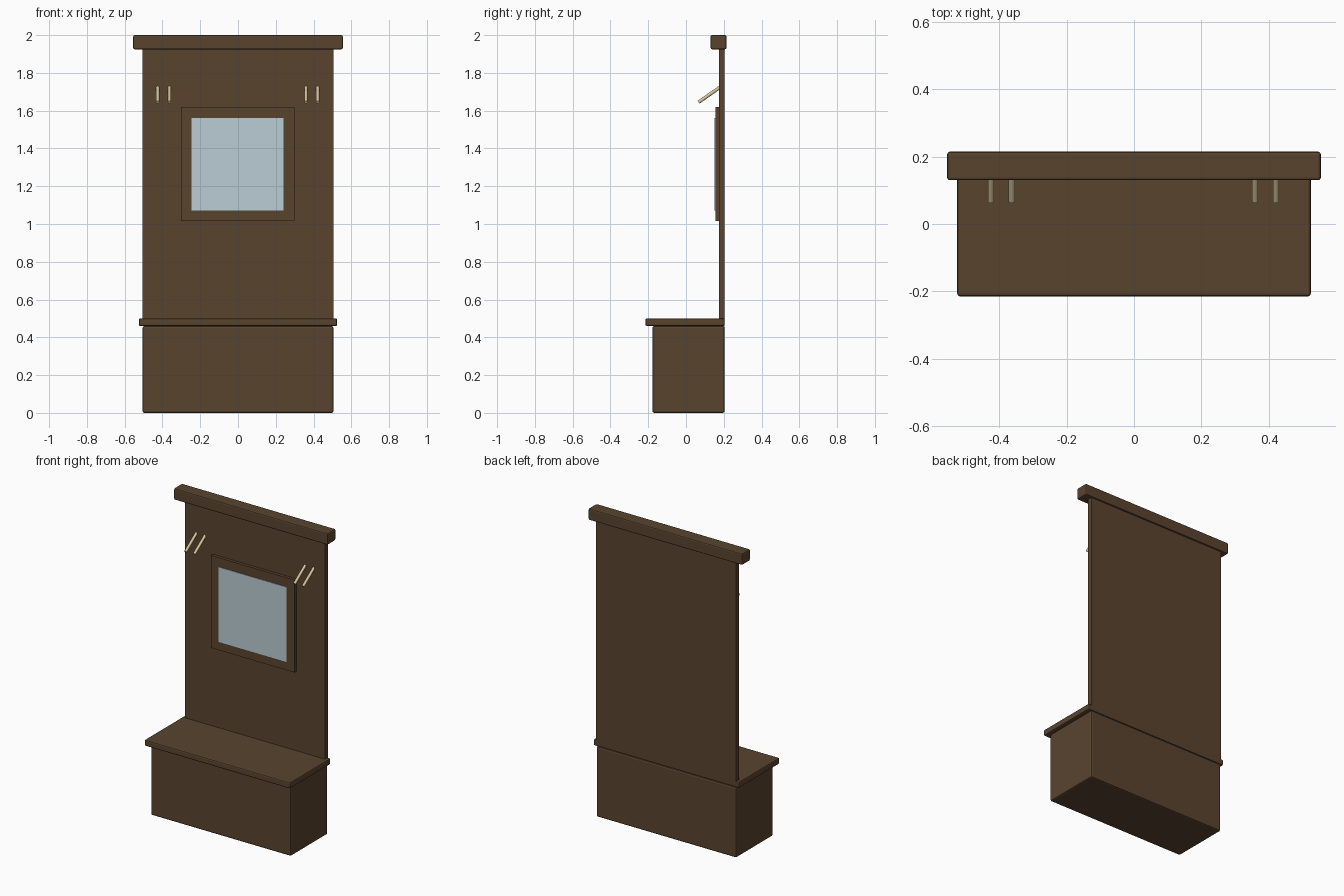
import bpy, math
from mathutils import Vector

if "Cube" in bpy.data.objects:
    bpy.data.objects.remove(bpy.data.objects["Cube"])


def material(name, rgb):
    m = bpy.data.materials.new(name)
    m.diffuse_color = (*rgb, 1)
    m.use_nodes = True
    m.node_tree.nodes["Principled BSDF"].inputs["Base Color"].default_value = m.diffuse_color
    return m


WOOD = material("dark wood", (0.1, 0.057, 0.028))
GLASS = material("mirror glass", (0.50, 0.61, 0.66))
BRASS = material("pale brass", (0.68, 0.58, 0.34))


def box(name, x, y, z, mat, bevel=0.0):
    """Box from (min, max) ranges, with optional chamfered edges."""
    bpy.ops.mesh.primitive_cube_add(size=1)
    o = bpy.context.object
    o.name = name
    for v in o.data.vertices:
        v.co = [(r[0] + r[1]) / 2 + c * (r[1] - r[0]) for c, r in zip(v.co, (x, y, z))]
    o.data.materials.append(mat)
    if bevel:
        b = o.modifiers.new("chamfer", 'BEVEL')
        b.width, b.segments = bevel, 2
    return o


# Bench
box("bench_chest", (-0.505, 0.505), (-0.178, 0.205), (0, 0.46), WOOD, 0.01)
box("bench_seat", (-0.525, 0.525), (-0.215, 0.205), (0.46, 0.5), WOOD, 0.008)

# Back and cornice
box("back_panel", (-0.505, 0.505), (0.175, 0.205), (0.49, 1.935), WOOD)
box("cornice", (-0.555, 0.555), (0.13, 0.215), (1.925, 2.0), WOOD, 0.008)

# Mirror with frame
box("mirror_frame", (-0.302, 0.298), (0.155, 0.177), (1.017, 1.62), WOOD)
box("mirror_pane", (-0.246, 0.242), (0.152, 0.157), (1.072, 1.56), GLASS)

# Slanted coat pegs, in pairs
top, tip = Vector((0, 0.18, 1.724)), Vector((0, 0.067, 1.645))
axis = top - tip
for i, x in enumerate((-0.425, -0.363, 0.36, 0.422)):
    bpy.ops.mesh.primitive_cylinder_add(
        vertices=12, radius=0.009, depth=axis.length,
        location=(top + tip) / 2 + Vector((x, 0, 0)),
        rotation=axis.to_track_quat('Z', 'Y').to_euler())
    peg = bpy.context.object
    peg.name = f"coat_peg_{i + 1}"
    peg.data.materials.append(BRASS)
    bpy.ops.object.shade_smooth_by_angle(angle=math.radians(40))
